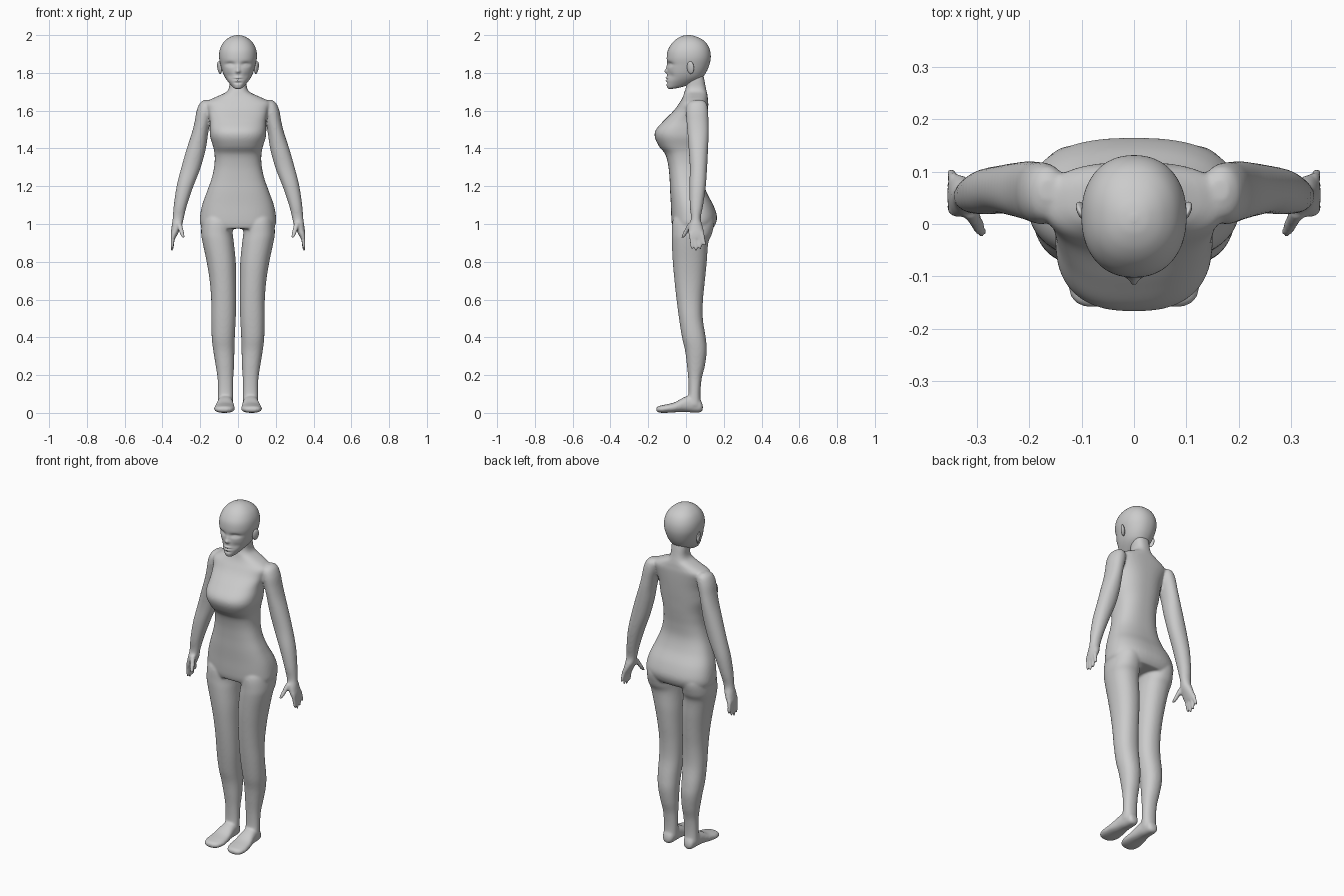
import bpy, bmesh, math
from mathutils import Vector, Matrix


def spline(rows, steps):
    """Catmull-Rom interpolation through rows of numbers."""
    out = []
    for i in range(len(rows) - 1):
        a, b = rows[max(i - 1, 0)], rows[i]
        c, d = rows[i + 1], rows[min(i + 2, len(rows) - 1)]
        for k in range(steps):
            t = k / steps
            out.append([0.5 * (2 * q + (r - p) * t + (2 * p - 5 * q + 4 * r - s) * t * t
                               + (3 * q - p - 3 * r + s) * t ** 3)
                        for p, q, r, s in zip(a, b, c, d)])
    out.append(list(rows[-1]))
    return out


def loft(bm, rows, side=1, n=2.2, axis='Z', segs=40, steps=5):
    """Closed skin through rows (position, x0, x1, v0, v1); v is y, or z when axis is Y."""
    rings = []
    for pos, x0, x1, v0, v1 in spline(rows, steps):
        ring = []
        for k in range(segs):
            a = 2 * math.pi * (k + 0.5) / segs
            c, s = math.cos(a), math.sin(a)
            u = math.copysign(abs(c) ** (2 / n), c)
            v = math.copysign(abs(s) ** (2 / n), s)
            x = side * ((x0 + x1) / 2 + u * (x1 - x0) / 2)
            w = (v0 + v1) / 2 + v * (v1 - v0) / 2
            ring.append(bm.verts.new((x, w, pos) if axis == 'Z' else (x, pos, w)))
        rings.append(ring)
    for p, q in zip(rings, rings[1:]):
        for k in range(segs):
            j = (k + 1) % segs
            bm.faces.new((p[k], p[j], q[j], q[k]))
    bm.faces.new(rings[0])
    bm.faces.new(rings[-1])


def finger(bm, side, base, tip, r):
    rows = []
    for t, f in ((0, 1.1), (0.4, 1), (0.8, 0.85), (0.95, 0.6), (1, 0.25)):
        p = Vector(base).lerp(Vector(tip), t)
        rows.append((p.z, p.x - r * f, p.x + r * f, p.y - r * f, p.y + r * f))
    loft(bm, rows, side, 2, segs=14, steps=3)


def finish(bm, name):
    bmesh.ops.recalc_face_normals(bm, faces=bm.faces)
    for f in bm.faces:
        f.smooth = True
    me = bpy.data.meshes.new(name)
    bm.to_mesh(me)
    bm.free()
    ob = bpy.data.objects.new(name, me)
    bpy.context.collection.objects.link(ob)
    return ob


def sym(rows):
    return [(z, -w, w, y0, y1) for z, w, y0, y1 in rows]


# ---- body: torso, neck, legs, feet, arms and hands fused into one skin
bm = bmesh.new()
loft(bm, sym([
    (0.975, 0.180, -0.068, 0.140), (1.00, 0.200, -0.075, 0.157),
    (1.04, 0.201, -0.078, 0.164), (1.10, 0.190, -0.080, 0.145),
    (1.17, 0.165, -0.084, 0.108), (1.24, 0.140, -0.087, 0.088),
    (1.31, 0.125, -0.094, 0.089), (1.37, 0.124, -0.110, 0.096),
    (1.41, 0.132, -0.142, 0.101), (1.46, 0.147, -0.165, 0.106),
    (1.50, 0.150, -0.159, 0.110), (1.55, 0.150, -0.115, 0.114),
    (1.60, 0.160, -0.065, 0.117), (1.64, 0.172, -0.036, 0.118),
    (1.662, 0.140, -0.022, 0.116), (1.68, 0.100, -0.014, 0.114),
    (1.70, 0.060, -0.008, 0.110), (1.725, 0.047, 0.0, 0.104),
    (1.76, 0.046, 0.0, 0.098), (1.80, 0.045, 0.0, 0.09)]), n=2.5, segs=56)

leg = [(1.07, 0.06, 0.170, -0.04, 0.120), (1.02, 0.03, 0.190, -0.07, 0.150),
       (0.95, 0.028, 0.195, -0.075, 0.138), (0.90, 0.022, 0.187, -0.075, 0.118),
       (0.80, 0.012, 0.166, -0.070, 0.110), (0.70, 0.010, 0.150, -0.061, 0.100),
       (0.60, 0.010, 0.142, -0.050, 0.090), (0.50, 0.012, 0.141, -0.037, 0.089),
       (0.40, 0.017, 0.139, -0.021, 0.104), (0.33, 0.019, 0.131, -0.005, 0.110),
       (0.25, 0.021, 0.118, 0.005, 0.100), (0.18, 0.025, 0.108, 0.012, 0.083),
       (0.10, 0.026, 0.106, 0.013, 0.076), (0.04, 0.027, 0.108, 0.0, 0.080)]
foot = [(0.089, 0.055, 0.085, 0.015, 0.04), (0.075, 0.037, 0.098, 0.003, 0.07),
        (0.035, 0.029, 0.105, 0.002, 0.095), (-0.01, 0.024, 0.112, 0.005, 0.083),
        (-0.06, 0.018, 0.123, 0.003, 0.056), (-0.11, 0.017, 0.127, 0.0, 0.044),
        (-0.145, 0.032, 0.117, 0.002, 0.036), (-0.158, 0.055, 0.095, 0.01, 0.026)]
arm = [(1.657, 0.150, 0.180, 0.045, 0.085), (1.64, 0.130, 0.202, 0.012, 0.108),
       (1.60, 0.130, 0.219, 0.0, 0.117), (1.54, 0.146, 0.230, 0.003, 0.119),
       (1.48, 0.158, 0.245, 0.008, 0.120), (1.40, 0.170, 0.271, 0.014, 0.117),
       (1.30, 0.197, 0.300, 0.020, 0.112), (1.20, 0.236, 0.325, 0.018, 0.105),
       (1.10, 0.270, 0.340, 0.020, 0.091), (1.03, 0.287, 0.346, 0.026, 0.078),
       (0.99, 0.297, 0.351, 0.015, 0.088), (0.95, 0.317, 0.356, 0.012, 0.096),
       (0.925, 0.331, 0.356, 0.018, 0.092)]
for s in (1, -1):
    loft(bm, leg, s)
    loft(bm, foot, s, 2.3, 'Y')
    loft(bm, arm, s, 2.1)
    # four fingers and a thumb
    for y0, y1, z in ((0.025, 0.033, 0.866), (0.045, 0.054, 0.856),
                      (0.066, 0.077, 0.864), (0.084, 0.100, 0.884)):
        finger(bm, s, (0.342, y0, 0.955), (0.350, y1, z), 0.0105)
    finger(bm, s, (0.312, 0.026, 1.005), (0.289, -0.019, 0.925), 0.014)
body = finish(bm, "body")
fuse = body.modifiers.new("fuse", 'REMESH')
fuse.mode = 'VOXEL'
fuse.voxel_size = 0.006
fuse.use_smooth_shade = True
relax = body.modifiers.new("relax", 'SMOOTH')
relax.factor = 0.5
relax.iterations = 8

# ---- head: skull and jaw
bm = bmesh.new()
loft(bm, sym([
    (1.716, 0.012, -0.092, -0.070), (1.722, 0.025, -0.099, -0.035),
    (1.74, 0.042, -0.103, 0.025), (1.77, 0.065, -0.101, 0.080),
    (1.80, 0.080, -0.099, 0.105), (1.84, 0.092, -0.099, 0.123),
    (1.88, 0.100, -0.102, 0.131), (1.92, 0.097, -0.096, 0.127),
    (1.955, 0.082, -0.076, 0.110), (1.98, 0.058, -0.050, 0.081),
    (1.995, 0.030, -0.020, 0.045), (2.00, 0.006, 0.005, 0.018)]), n=2.2, segs=96, steps=8)

# face sculpting: centre x, centre z, radius x, radius z, push in y
dents = [(0.042, 1.846, 0.024, 0.011, 0.013), (0.042, 1.843, 0.013, 0.006, -0.005),
         (0, 1.825, 0.008, 0.018, -0.008), (0, 1.808, 0.012, 0.010, -0.015),
         (0, 1.774, 0.018, 0.005, -0.008), (0, 1.759, 0.015, 0.005, -0.007),
         (0, 1.767, 0.022, 0.002, 0.005), (0, 1.747, 0.02, 0.005, 0.005),
         (0.045, 1.785, 0.02, 0.018, 0.006)]
for v in bm.verts:
    if v.co.y < -0.01:
        v.co.y += sum(d * math.exp(-((abs(v.co.x) - x) / rx) ** 2 - ((v.co.z - z) / rz) ** 2)
                      for x, z, rx, rz, d in dents)
finish(bm, "head")

# ---- ears
for s, name in ((1, "ear_left"), (-1, "ear_right")):
    bm = bmesh.new()
    place = (Matrix.Translation((s * 0.098, 0.024, 1.828)) @ Matrix.Rotation(s * -0.45, 4, 'Z')
             @ Matrix.Rotation(s * 0.15, 4, 'Y') @ Matrix.Diagonal((0.009, 0.02, 0.034, 1)))
    bmesh.ops.create_uvsphere(bm, u_segments=24, v_segments=16, radius=1, matrix=place)
    finish(bm, name)
